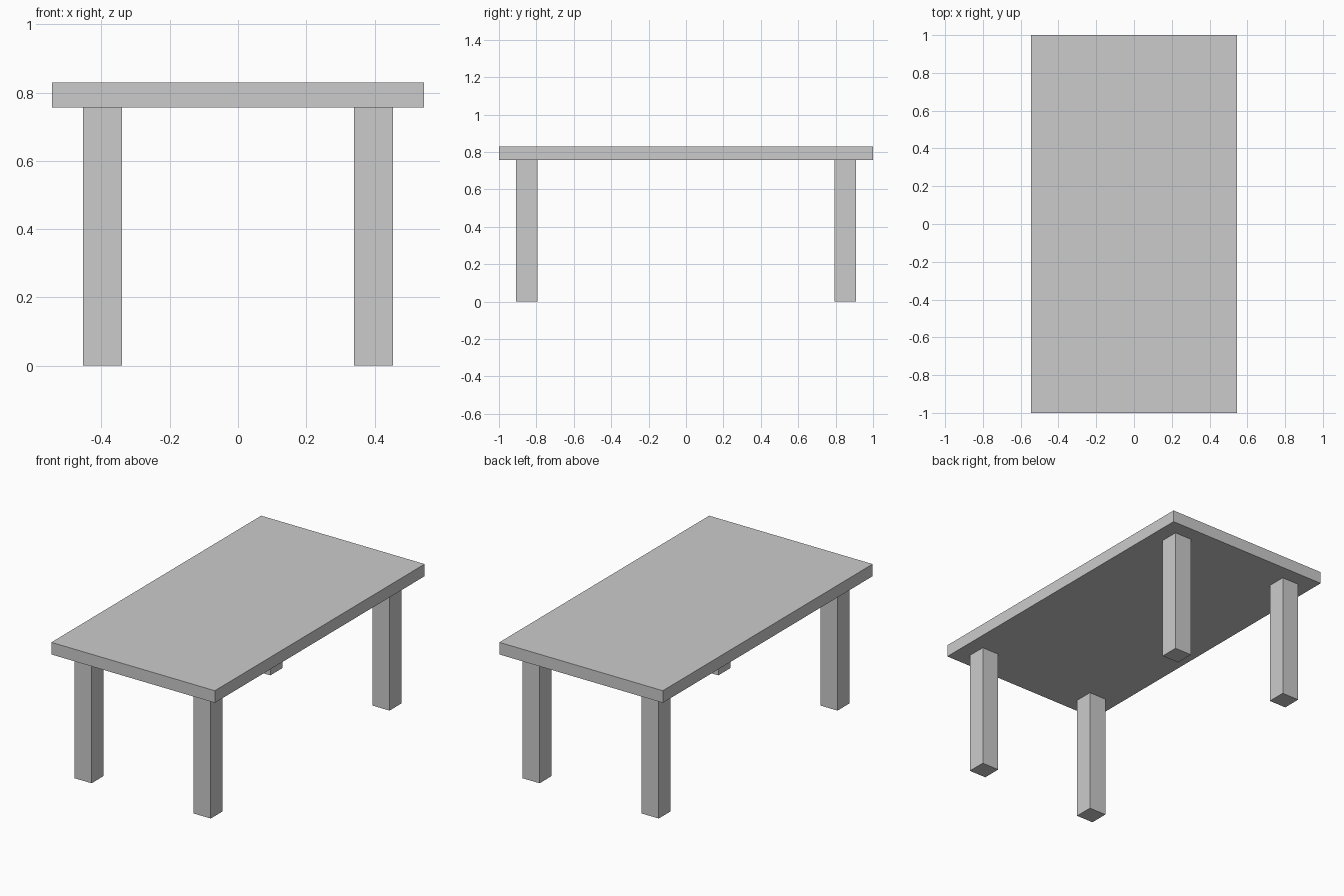
import bpy

if "Cube" in bpy.data.objects:
    bpy.data.objects.remove(bpy.data.objects["Cube"])

TOP_X, TOP_Y = 1.091, 2.0
LEG_H, HEIGHT = 0.757, 0.83
LEG, INSET = 0.114, 0.091


def box(name, size, center):
    bpy.ops.mesh.primitive_cube_add(size=1, location=center)
    ob = bpy.context.object
    ob.name = name
    ob.scale = size
    bpy.ops.object.transform_apply(location=False, rotation=False, scale=True)
    return ob


# Table top slab
box("table_top", (TOP_X, TOP_Y, HEIGHT - LEG_H), (0, 0, (HEIGHT + LEG_H) / 2))

# Four square legs, inset from the corners
lx = TOP_X / 2 - INSET - LEG / 2
ly = TOP_Y / 2 - INSET - LEG / 2
for sy, end in ((-1, "front"), (1, "back")):
    for sx, side in ((-1, "left"), (1, "right")):
        box(f"{end}_{side}_leg", (LEG, LEG, LEG_H), (sx * lx, sy * ly, LEG_H / 2))
